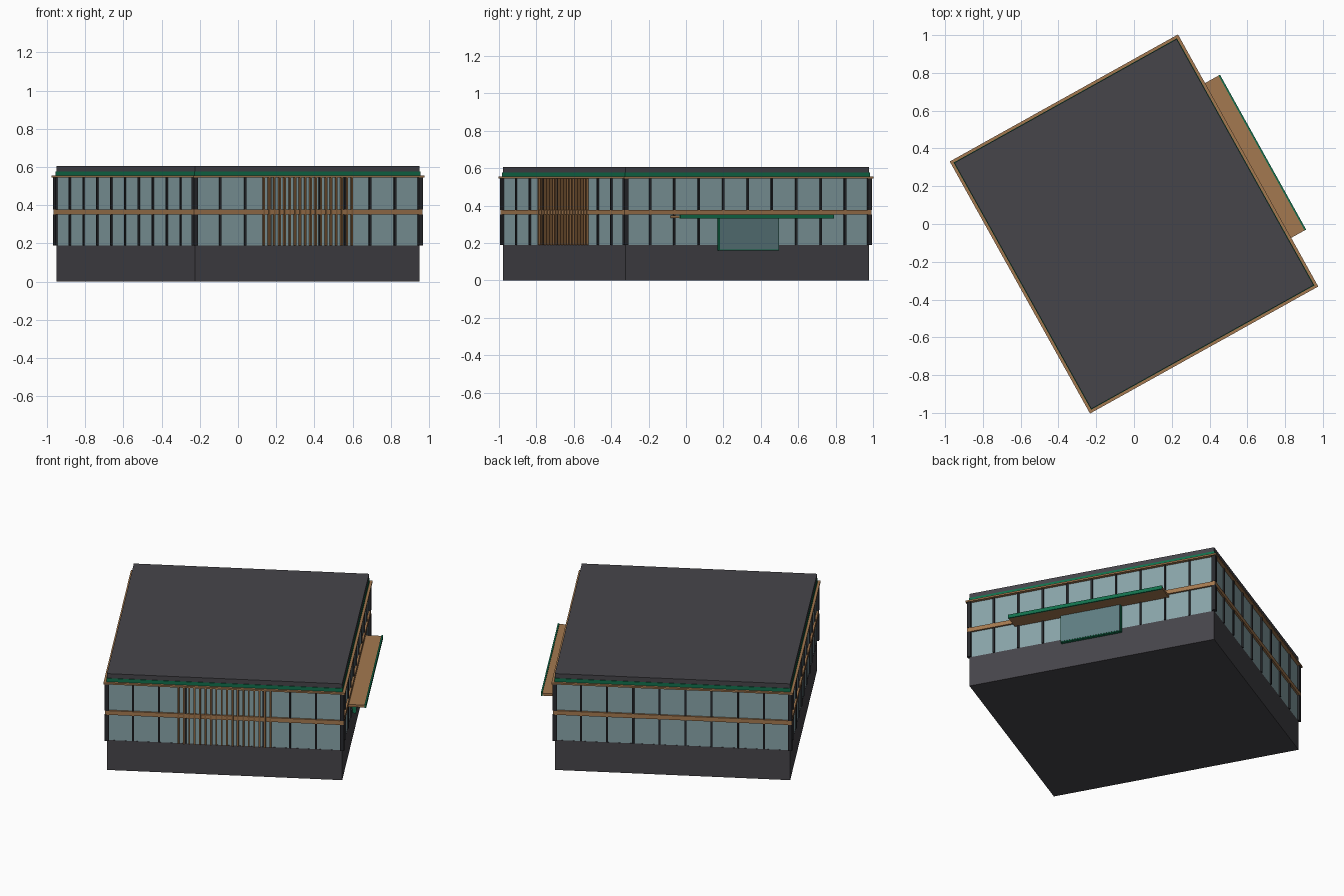
import bpy
import bmesh
import math
from mathutils import Matrix, Vector

cube = bpy.data.objects.get("Cube")
if cube:
    bpy.data.objects.remove(cube, do_unlink=True)

TURN = Matrix.Rotation(math.radians(29.1), 4, "Z")
W, D = 1.347, 1.491                     # footprint of the walls
BASE, BAND_LOW, BAND_TOP, EAVE, ROOF = 0.188, 0.351, 0.377, 0.545, 0.605


def material(name, r, g, b):
    def lin(c):
        c /= 255
        return c / 12.92 if c <= 0.04045 else ((c + 0.055) / 1.055) ** 2.4
    mat = bpy.data.materials.new(name)
    mat.use_nodes = True
    colour = (lin(r), lin(g), lin(b), 1)
    mat.diffuse_color = colour
    node = next(n for n in mat.node_tree.nodes if n.type == "BSDF_PRINCIPLED")
    node.inputs["Base Color"].default_value = colour
    return mat


CHARCOAL = material("charcoal wall", 70, 69, 74)
FRAME = material("dark frame", 40, 41, 45)
GLASS = material("pale teal glass", 136, 163, 168)
DOOR = material("deep teal glass", 94, 125, 129)
WOOD = material("tan wood", 164, 121, 80)
SLAT = material("brown slat wood", 140, 100, 62)
GREEN = material("green trim", 18, 112, 76)


def build(name, mat, boxes):
    """One object made of boxes, each given as (low corner, high corner)."""
    bm = bmesh.new()
    for low, high in boxes:
        low, high = Vector(low), Vector(high)
        place = Matrix.Translation((low + high) / 2) @ Matrix.Diagonal((*(high - low), 1))
        bmesh.ops.create_cube(bm, size=1, matrix=TURN @ place)
    mesh = bpy.data.meshes.new(name)
    bm.to_mesh(mesh)
    bm.free()
    mesh.materials.append(mat)
    obj = bpy.data.objects.new(name, mesh)
    bpy.context.collection.objects.link(obj)


def slab(grow, z0, z1):
    x, y = W / 2 + grow, D / 2 + grow
    return (-x, -y, z0), (x, y, z1)


def post(x, y, sx, sy, z0, z1):
    return (x - sx / 2, y - sy / 2, z0), (x + sx / 2, y + sy / 2, z1)


# Stacked body
build("base_wall", CHARCOAL, [slab(0, 0, BASE)])
build("window_glass", GLASS, [slab(-0.001, BASE, EAVE)])
build("floor_band", WOOD, [slab(0.010, BAND_LOW, BAND_TOP)])
build("eave_trim", WOOD, [slab(0.018, EAVE, 0.555)])
build("green_eave_strip", GREEN, [slab(0.003, 0.555, 0.577)])
build("roof", CHARCOAL, [slab(0, 0.577, ROOF)])

# Window mullions and corner posts, on both storeys
mullions, corners = [], []
for z0, z1 in ((BASE, BAND_LOW), (BAND_TOP, EAVE)):
    for side in (-1, 1):
        for i in range(1, 9):
            mullions.append(post(W * (i / 9 - 0.5), side * D / 2, 0.011, 0.014, z0, z1))
        for i in range(1, 10):
            mullions.append(post(side * W / 2, D * (i / 10 - 0.5), 0.014, 0.011, z0, z1))
        for end in (-1, 1):
            corners.append(post(side * W / 2, end * D / 2, 0.024, 0.024, z0, z1))
build("window_mullions", FRAME, mullions)
build("corner_posts", FRAME, corners)

# Vertical wooden screen on the front
build("front_slats", SLAT, [post((i - 8.5) * 0.031, -D / 2 - 0.006, 0.009, 0.014, BASE, EAVE)
                            for i in range(18)])

# Entrance canopy with green edge
face = W / 2
build("canopy", WOOD, [((face, -0.469, 0.333), (0.773, 0.469, 0.348))])
build("canopy_edge", GREEN, [((0.773, -0.469, 0.331), (0.782, 0.469, 0.353))])

# Entrance door box
build("door_frame", GREEN, [((face - 0.01, -0.183, 0.16), (face + 0.02, 0.183, 0.333))])
build("door_glass", DOOR, [((face + 0.015, -0.178, 0.165), (face + 0.022, 0.178, 0.333))])
